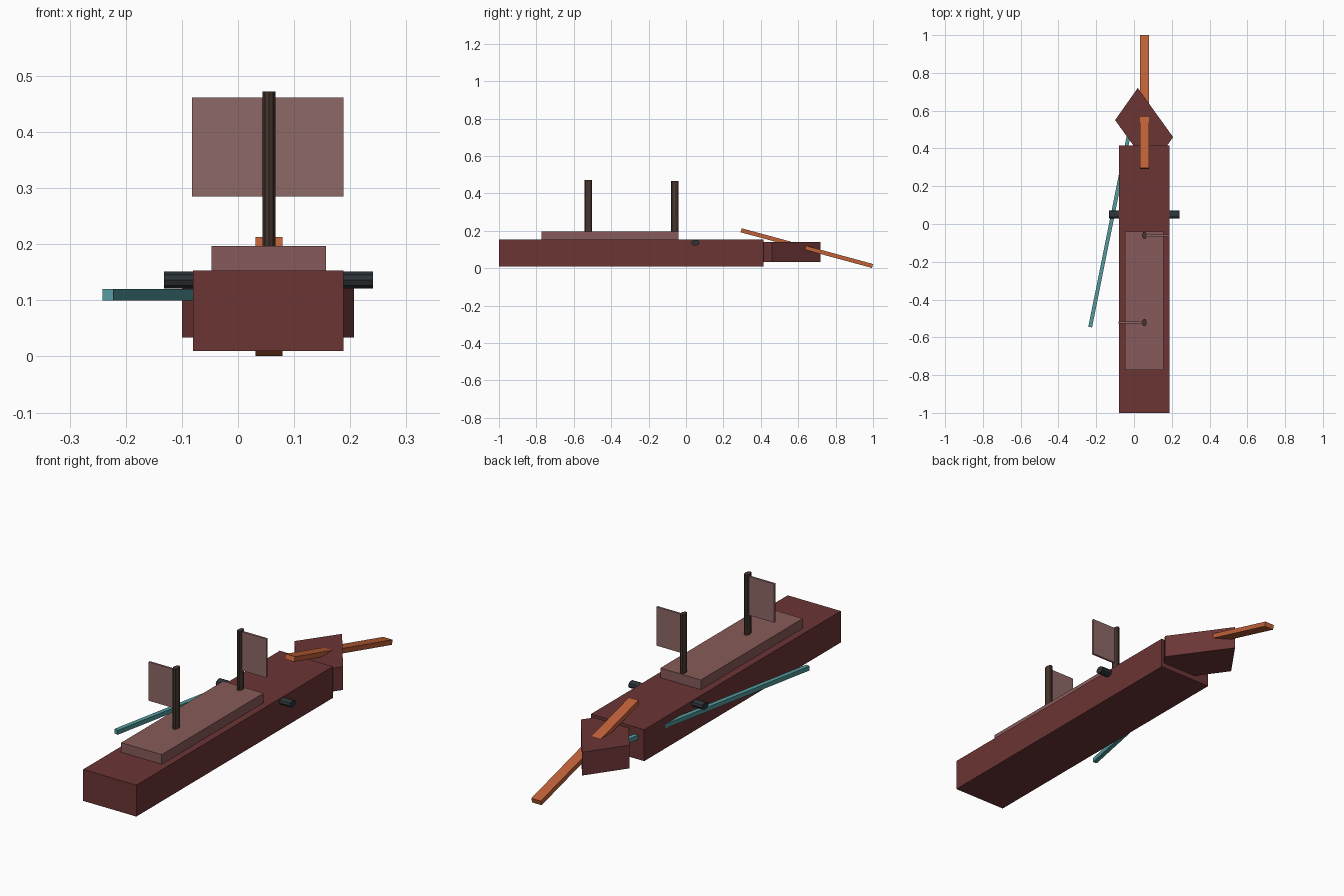
import bpy, bmesh, math
from mathutils import Matrix, Vector

if "Cube" in bpy.data.objects:
    bpy.data.objects.remove(bpy.data.objects["Cube"])


def material(name, r, g, b):
    m = bpy.data.materials.new(name)
    m.diffuse_color = (r, g, b, 1)
    m.use_nodes = True
    m.node_tree.nodes["Principled BSDF"].inputs["Base Color"].default_value = m.diffuse_color
    return m


HULL = material("dark_red_wood", 0.15, 0.035, 0.035)
DECK = material("faded_wood", 0.24, 0.105, 0.10)
SAIL = material("sail_cloth", 0.27, 0.14, 0.135)
MAST = material("brown_wood", 0.06, 0.035, 0.026)
IRON = material("dark_iron", 0.025, 0.033, 0.038)
SPAR = material("orange_wood", 0.52, 0.12, 0.04)
TEAL = material("teal_wood", 0.09, 0.33, 0.34)


def finish(name, bm, mat):
    bmesh.ops.recalc_face_normals(bm, faces=bm.faces)
    mesh = bpy.data.meshes.new(name)
    bm.to_mesh(mesh)
    bm.free()
    mesh.materials.append(mat)
    obj = bpy.data.objects.new(name, mesh)
    bpy.context.collection.objects.link(obj)
    return obj


def box(name, lo, hi, mat):
    lo, hi = Vector(lo), Vector(hi)
    bm = bmesh.new()
    bmesh.ops.create_cube(bm, size=1)
    bmesh.ops.scale(bm, vec=hi - lo, verts=bm.verts)
    obj = finish(name, bm, mat)
    obj.location = (lo + hi) / 2
    return obj


def beam(name, centre, size, rotation, mat):
    half = Vector(size) / 2
    obj = box(name, -half, half, mat)
    obj.location = centre
    obj.rotation_euler = rotation
    return obj


def rod(name, centre, rx, ry, length, mat, turn=Matrix.Identity(4)):
    bm = bmesh.new()
    bmesh.ops.create_cone(bm, cap_ends=True, segments=10, radius1=1, radius2=1, depth=1)
    bmesh.ops.scale(bm, vec=(rx, ry, length), verts=bm.verts)
    bmesh.ops.transform(bm, matrix=turn, verts=bm.verts)
    obj = finish(name, bm, mat)
    obj.location = centre
    return obj


# Hull and raised deck
box("hull", (-0.08, -1.0, 0.01), (0.188, 0.415, 0.153), HULL)
box("deck", (-0.047, -0.773, 0.15), (0.157, -0.04, 0.197), DECK)

# Skewed bow block, a prism over four corners
bm = bmesh.new()
corners = [(0.02, 0.72), (-0.10, 0.55), (0.087, 0.29), (0.207, 0.46)]
face = bm.faces.new([bm.verts.new((x, y, 0.034)) for x, y in corners])
top = bmesh.ops.extrude_face_region(bm, geom=[face], use_keep_orig=True)
bmesh.ops.translate(bm, vec=(0, 0, 0.106),
                    verts=[v for v in top["geom"] if isinstance(v, bmesh.types.BMVert)])
finish("bow", bm, HULL)

# Bowsprit sloping down through the bow
beam("bowsprit", (0.055, 0.646, 0.107), (0.048, 0.728, 0.022),
     (math.radians(-15.2), 0, 0), SPAR)

# Masts, each with a sail on one side
for label, y, height, side in (("rear", -0.522, 0.472, -1), ("fore", -0.06, 0.465, 1)):
    rod(label + "_mast", (0.055, y, (0.19 + height) / 2), 0.012, 0.02, height - 0.19, MAST)
    x0, x1 = sorted((0.053, 0.053 + side * 0.135))
    box(label + "_sail", (x0, y - 0.005, 0.285), (x1, y + 0.005, 0.461), SAIL)

# Cannons poking out of both sides
across = Matrix.Rotation(math.pi / 2, 4, 'Y')
for label, x in (("left", -0.072), ("right", 0.181)):
    rod(label + "_cannon", (x, 0.05, 0.136), 0.016, 0.022, 0.12, IRON, across)

# Long oar trailing along the left side
start, end = Vector((-0.232, -0.546, 0.11)), Vector((-0.028, 0.47, 0.11))
span = end - start
beam("oar", (start + end) / 2, (0.02, span.length, 0.02),
     (0, 0, math.atan2(-span.x, span.y)), TEAL)
